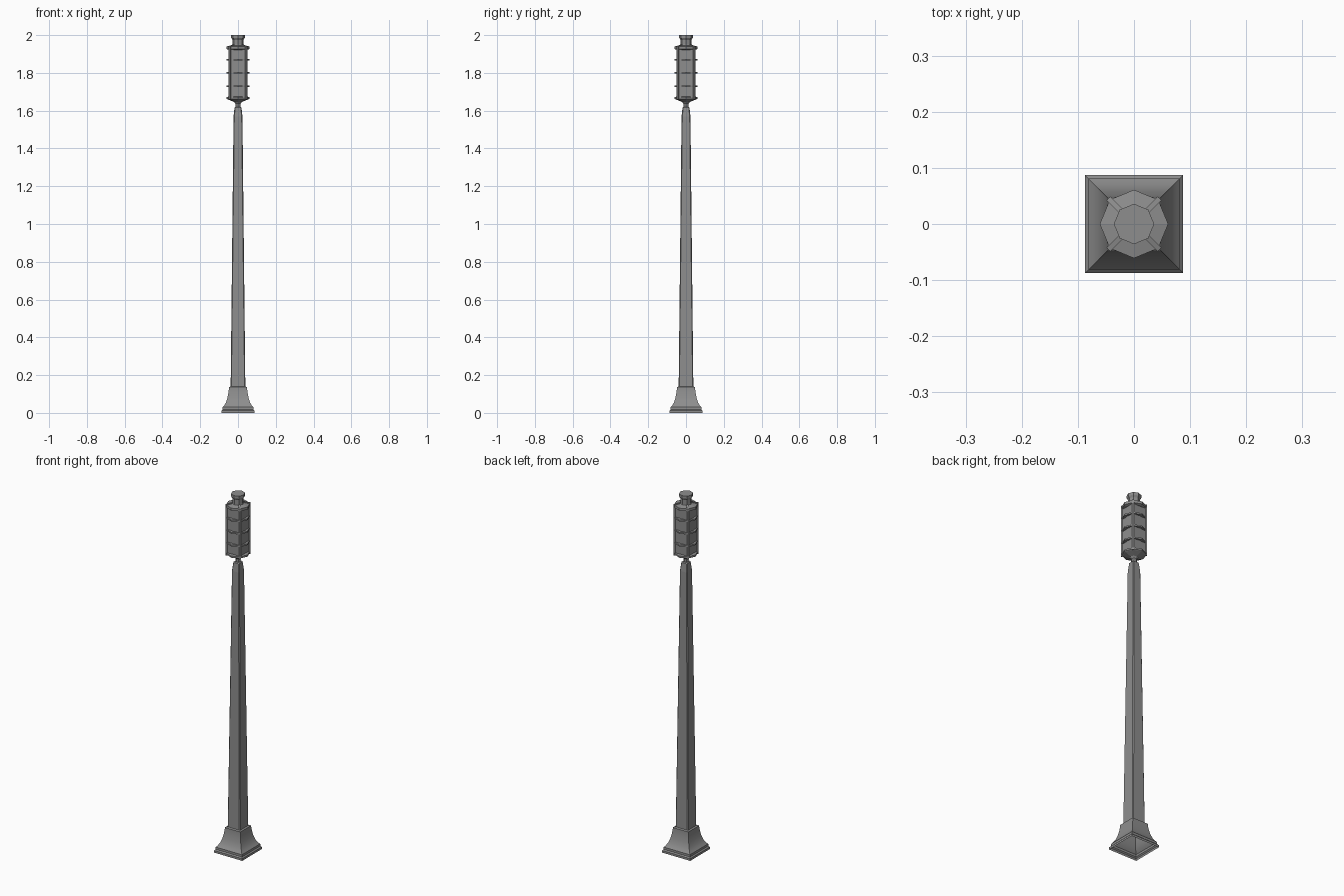
import bpy, bmesh, math
from mathutils import Matrix

if "Cube" in bpy.data.objects:
    bpy.data.objects.remove(bpy.data.objects["Cube"])

iron = bpy.data.materials.new("dark_iron")
iron.diffuse_color = (.27, .27, .27, 1)
iron.use_nodes = True
iron.node_tree.nodes["Principled BSDF"].inputs["Base Color"].default_value = iron.diffuse_color


def finish(name, bm):
    bmesh.ops.recalc_face_normals(bm, faces=bm.faces)
    me = bpy.data.meshes.new(name)
    bm.to_mesh(me)
    bm.free()
    me.materials.append(iron)
    ob = bpy.data.objects.new(name, me)
    bpy.context.collection.objects.link(ob)
    return ob


def lathe(name, profile, n=8, phase=0.0, caps=True, loop=False):
    """Sweep (radius, z) points round z with n sides."""
    bm = bmesh.new()
    rings = []
    for r, z in profile:
        rings.append([bm.verts.new((r * math.cos(phase + 2 * math.pi * i / n),
                                    r * math.sin(phase + 2 * math.pi * i / n), z)) for i in range(n)])
    pairs = list(zip(rings, rings[1:]))
    if loop:
        pairs.append((rings[-1], rings[0]))
    for a, b in pairs:
        for i in range(n):
            j = (i + 1) % n
            bm.faces.new((a[i], a[j], b[j], b[i]))
    if caps and not loop:
        bm.faces.new(rings[0][::-1])
        bm.faces.new(rings[-1])
    return finish(name, bm)


def square(name, profile, **kw):
    """Square section: profile gives (half width, z)."""
    return lathe(name, [(h * math.sqrt(2), z) for h, z in profile], 4, math.pi / 4, **kw)


# Flared square foot, hollow underneath, with smooth flare
base = square("base", [(.087, 0), (.087, .012), (.081, .018), (.081, .03), (.074, .038), (.064, .055),
                       (.056, .08), (.051, .105), (.048, .128), (.048, .136), (.04, .14)], caps=False)
bpy.context.view_layer.objects.active = base
base.select_set(True)
bpy.ops.object.shade_smooth_by_angle(angle=math.radians(25))

# Tapered square post with chamfered edges
post = square("post", [(.039, .13), (.0235, 1.57), (.018, 1.62)])
bev = post.modifiers.new("chamfer", 'BEVEL')
bev.width = .004
bev.segments = 1
bev.limit_method = 'ANGLE'
bev.angle_limit = math.radians(40)

# Neck and cup under the lantern
lathe("lantern_cup", [(.014, 1.61), (.014, 1.638), (.022, 1.647), (.056, 1.66), (.061, 1.663),
                      (.061, 1.672), (.05, 1.674)])
# Square glass body, its corners behind the cage bars
square("glass", [(.042, 1.667), (.042, 1.93)])

# Cage hoops
for i, z in enumerate((1.73, 1.80, 1.87)):
    lathe(f"cage_hoop_{i}", [(.046, z - .004), (.06, z - .004), (.06, z + .004), (.046, z + .004)], loop=True)

# Roof and chimney
lathe("roof", [(.05, 1.922), (.061, 1.926), (.061, 1.94), (.03, 1.946)])
lathe("chimney", [(.031, 1.94), (.029, 1.952), (.029, 1.975), (.036, 1.985), (.036, 2.0)])

# Four diagonal cage bars, each bent over the roof
path = [(.056, 1.658), (.0645, 1.658), (.0645, 1.942), (.032, 1.951), (.032, 1.942), (.056, 1.934)]
for k in range(4):
    bm = bmesh.new()
    sides = [[bm.verts.new((r, y, z)) for r, z in path] for y in (-.005, .005)]
    bm.faces.new(sides[0])
    bm.faces.new(sides[1][::-1])
    for i in range(len(path)):
        j = (i + 1) % len(path)
        bm.faces.new((sides[0][i], sides[1][i], sides[1][j], sides[0][j]))
    bm.transform(Matrix.Rotation(math.pi / 4 + k * math.pi / 2, 4, 'Z'))
    finish(f"cage_bar_{k}", bm)
